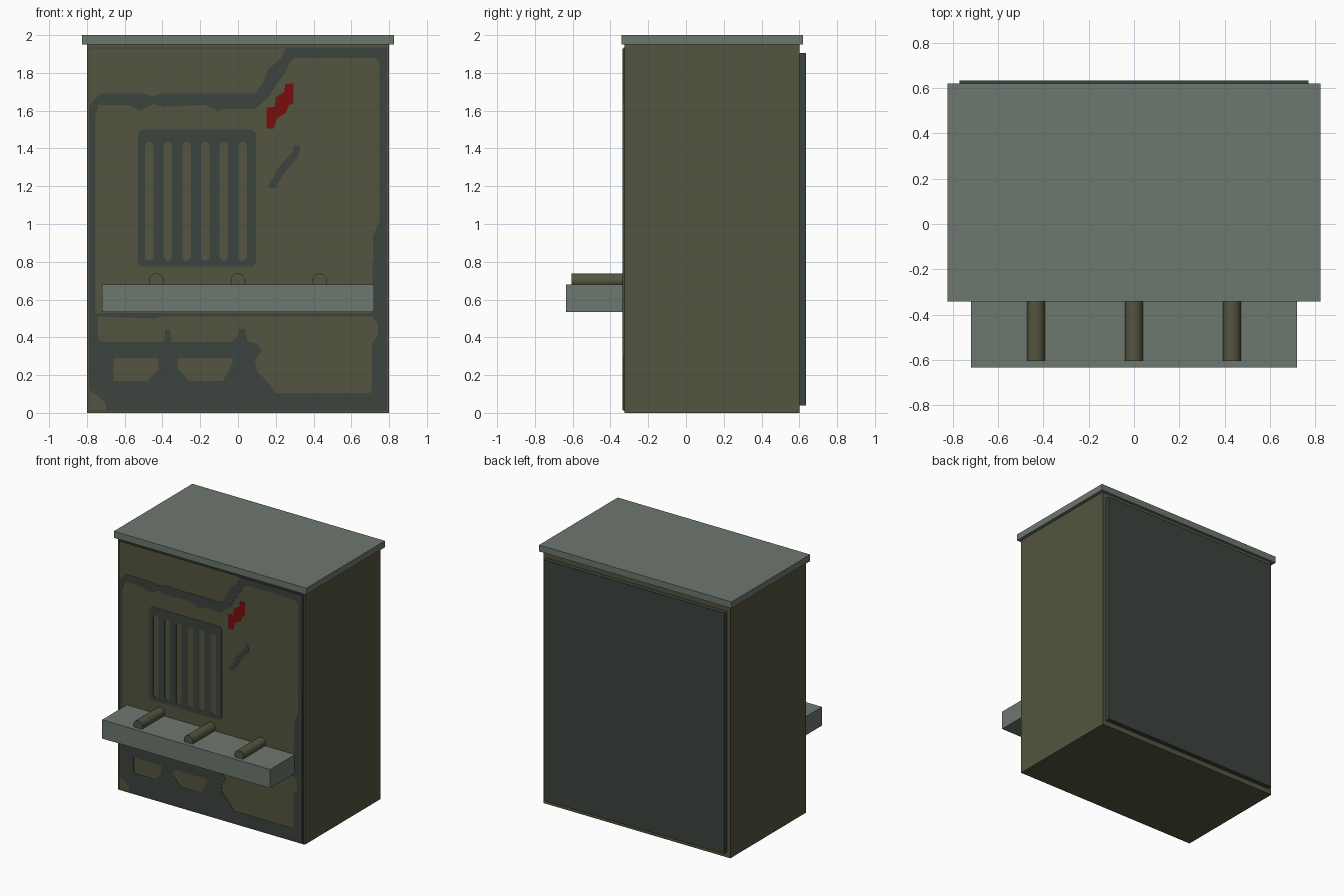
import bpy, bmesh, math
from mathutils import Matrix


def material(name, rgb):
    m = bpy.data.materials.new(name)
    m.diffuse_color = (*rgb, 1)
    return m


OLIVE = material("olive", (0.088, 0.090, 0.050))
DARK = material("dark_slate", (0.045, 0.056, 0.047))
GREY = material("grey_green", (0.152, 0.185, 0.157))
RED = material("red", (0.19, 0.004, 0.004))


def link(name, mesh, mat):
    ob = bpy.data.objects.new(name, mesh)
    mesh.materials.clear()
    mesh.materials.append(mat)
    bpy.context.collection.objects.link(ob)
    return ob


def box(name, lo, hi, mat):
    bm = bmesh.new()
    bmesh.ops.create_cube(bm, size=1)
    for v in bm.verts:
        v.co = [a + (c + 0.5) * (b - a) for a, b, c in zip(lo, hi, v.co)]
    me = bpy.data.meshes.new(name)
    bm.to_mesh(me)
    bm.free()
    return link(name, me, mat)


def plate(name, loops, y0, y1, mat):
    """Front-facing plate: first loop is the outline, the rest are holes."""
    cu = bpy.data.curves.new(name, 'CURVE')
    cu.dimensions = '2D'
    cu.fill_mode = 'BOTH'
    cu.extrude = (y1 - y0) / 2
    for pts in loops:
        s = cu.splines.new('POLY')
        s.points.add(len(pts) - 1)
        for p, (x, z) in zip(s.points, pts):
            p.co = (x, z, 0, 1)
        s.use_cyclic_u = True
    tmp = bpy.data.objects.new(name + "_outline", cu)
    bpy.context.collection.objects.link(tmp)
    dg = bpy.context.evaluated_depsgraph_get()
    me = bpy.data.meshes.new_from_object(tmp.evaluated_get(dg))
    bpy.data.objects.remove(tmp)
    me.transform(Matrix.Translation((0, (y0 + y1) / 2, 0)) @ Matrix.Rotation(math.pi / 2, 4, 'X'))
    return link(name, me, mat)


def rounded(x0, x1, z0, z1, c):
    return [(x0 + c, z0), (x1 - c, z0), (x1, z0 + c), (x1, z1 - c),
            (x1 - c, z1), (x0 + c, z1), (x0, z1 - c), (x0, z0 + c)]


# Cabinet, lid, back door and shelf
box("cabinet_body", (-0.80, -0.325, 0), (0.80, 0.60, 1.95), OLIVE)
box("lid", (-0.825, -0.342, 1.95), (0.825, 0.62, 2.0), GREY)
box("back_panel", (-0.77, 0.60, 0.04), (0.77, 0.635, 1.905), DARK)
box("shelf", (-0.72, -0.635, 0.535), (0.72, -0.325, 0.68), GREY)

# Layered front panel
box("front_backing", (-0.79, -0.331, 0.01), (0.79, -0.325, 1.935), DARK)
box("front_panel", (-0.785, -0.333, 0.015), (0.785, -0.331, 1.93), OLIVE)

# Dark painted border with its olive openings
outline = [(-0.785, 0.12), (-0.73, 0.08), (-0.70, 0.05), (-0.70, 0.015), (0.785, 0.015),
           (0.785, 1.93), (0.25, 1.93), (0.23, 1.88), (0.16, 1.82), (0.13, 1.74),
           (0.09, 1.69), (-0.40, 1.69), (-0.45, 1.675), (-0.50, 1.69), (-0.73, 1.69),
           (-0.785, 1.63)]
upper = [(-0.755, 0.53), (0.71, 0.53), (0.715, 0.93), (0.75, 1.02), (0.75, 1.85),
         (0.72, 1.88), (0.30, 1.88), (0.27, 1.85), (0.25, 1.80), (0.21, 1.75),
         (0.16, 1.67), (0.09, 1.61), (-0.07, 1.61), (-0.11, 1.60), (-0.17, 1.63),
         (-0.40, 1.62), (-0.45, 1.635), (-0.52, 1.60), (-0.58, 1.63), (-0.74, 1.63),
         (-0.755, 1.58)]
lower = [(-0.74, 0.39), (-0.71, 0.375), (-0.41, 0.375), (-0.39, 0.39), (-0.385, 0.44),
         (-0.36, 0.44), (-0.35, 0.375), (-0.04, 0.375), (0.0, 0.40), (0.005, 0.445),
         (0.035, 0.445), (0.05, 0.38), (0.10, 0.37), (0.13, 0.33), (0.09, 0.28),
         (0.10, 0.22), (0.16, 0.16), (0.20, 0.105), (0.70, 0.105), (0.71, 0.13),
         (0.71, 0.37), (0.74, 0.41), (0.74, 0.47), (0.71, 0.51), (-0.40, 0.51),
         (-0.45, 0.50), (-0.74, 0.51)]
left_slot = [(-0.66, 0.17), (-0.48, 0.17), (-0.42, 0.23), (-0.42, 0.29), (-0.66, 0.29)]
right_slot = [(-0.26, 0.17), (-0.08, 0.17), (-0.03, 0.26), (-0.03, 0.29), (-0.32, 0.29), (-0.32, 0.24)]
plate("front_border", [outline, upper, lower, left_slot, right_slot], -0.335, -0.333, DARK)

# Grille with six slots
slots = [rounded(-0.493 + 0.099 * i, -0.448 + 0.099 * i, 0.805, 1.435, 0.015) for i in range(6)]
plate("grille", [rounded(-0.53, 0.095, 0.775, 1.50, 0.02)] + slots, -0.335, -0.333, DARK)

# Dark slash and red mark
slash = [(0.16, 1.21), (0.17, 1.185), (0.20, 1.19), (0.23, 1.25), (0.27, 1.30), (0.32, 1.36),
         (0.33, 1.41), (0.30, 1.42), (0.29, 1.385), (0.25, 1.34), (0.20, 1.28), (0.19, 1.25)]
plate("front_slash", [slash], -0.335, -0.333, DARK)
mark = [(0.15, 1.505), (0.19, 1.505), (0.205, 1.56), (0.25, 1.585), (0.27, 1.63), (0.295, 1.64),
        (0.295, 1.745), (0.25, 1.74), (0.245, 1.70), (0.20, 1.67), (0.195, 1.62), (0.15, 1.615)]
plate("red_mark", [mark], -0.335, -0.333, RED)

# Three rods resting on the shelf
for name, x in (("left_rod", -0.433), ("middle_rod", 0), ("right_rod", 0.433)):
    bpy.ops.mesh.primitive_cylinder_add(vertices=24, radius=0.039, depth=0.28,
                                        location=(x, -0.465, 0.70), rotation=(math.pi / 2, 0, 0))
    rod = bpy.context.object
    rod.name = name
    rod.data.materials.append(OLIVE)
    bpy.ops.object.shade_smooth_by_angle()
